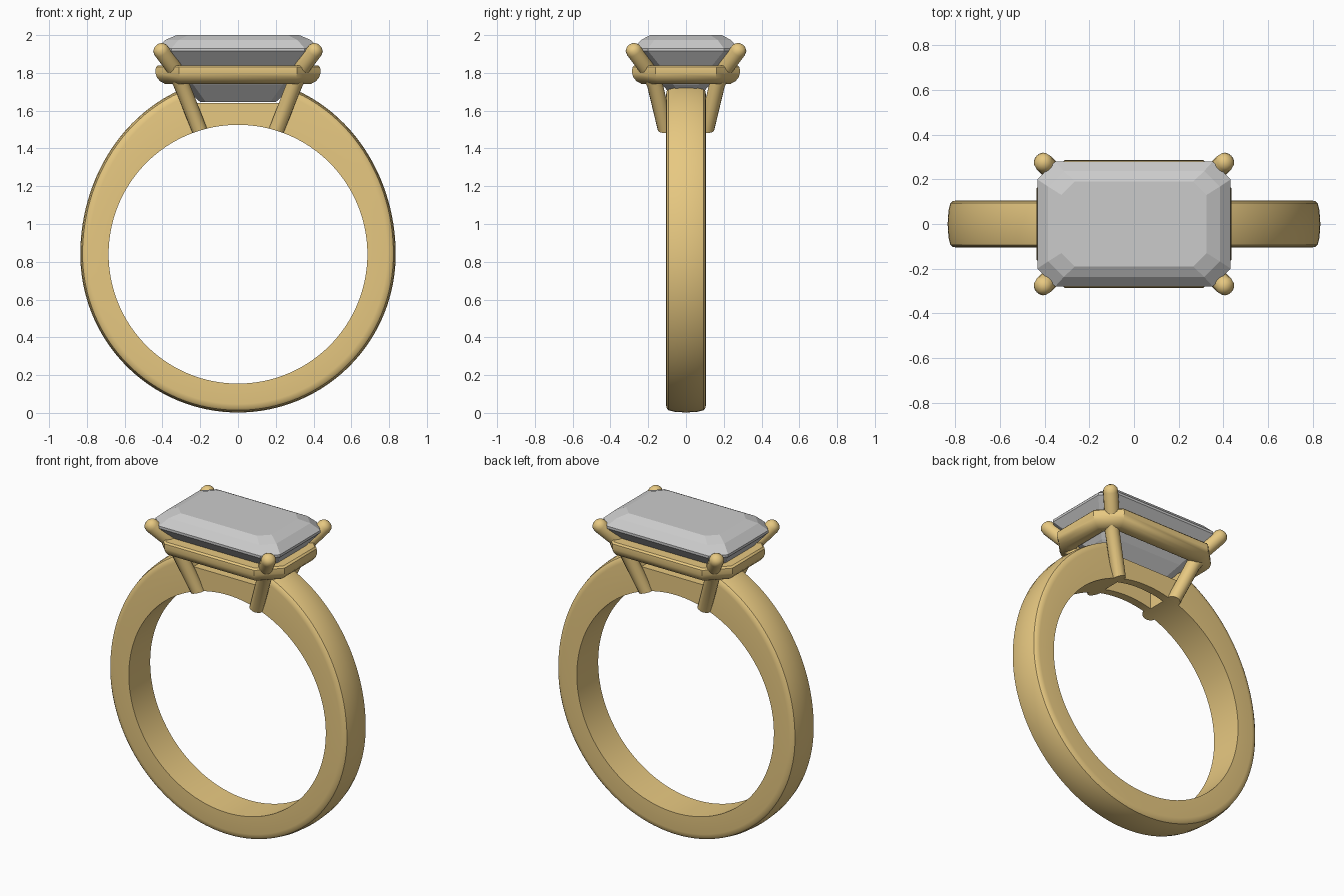
import bpy, math
from mathutils import Vector

if "Cube" in bpy.data.objects:
    bpy.data.objects.remove(bpy.data.objects["Cube"])

gold = bpy.data.materials.new("gold")
gold.diffuse_color = (0.80, 0.58, 0.22, 1)
gold.use_nodes = True
gold.node_tree.nodes["Principled BSDF"].inputs["Base Color"].default_value = gold.diffuse_color
CZ, R_IN = 0.84, 0.685          # finger hole centre height and radius


def loft(name, loops, caps=True, ring=False, mat=gold):
    """Skin a list of equal-length closed loops; ring joins last to first."""
    n = len(loops[0])
    verts = [tuple(p) for lp in loops for p in lp]
    faces = []
    for i in range(len(loops) if ring else len(loops) - 1):
        a, b = i * n, ((i + 1) % len(loops)) * n
        for j in range(n):
            k = (j + 1) % n
            faces.append((a + j, a + k, b + k, b + j))
    if caps and not ring:
        faces.append(tuple(range(n))[::-1])
        faces.append(tuple(range(len(verts) - n, len(verts))))
    me = bpy.data.meshes.new(name)
    me.from_pydata(verts, [], faces)
    ob = bpy.data.objects.new(name, me)
    bpy.context.collection.objects.link(ob)
    if mat:
        me.materials.append(mat)
    bpy.ops.object.select_all(action='DESELECT')
    ob.select_set(True)
    bpy.context.view_layer.objects.active = ob
    bpy.ops.object.mode_set(mode='EDIT')
    bpy.ops.mesh.select_all(action='SELECT')
    bpy.ops.mesh.normals_make_consistent(inside=False)
    bpy.ops.object.mode_set(mode='OBJECT')
    return ob


def activate(ob):
    bpy.ops.object.select_all(action='DESELECT')
    ob.select_set(True)
    bpy.context.view_layer.objects.active = ob


def cut(ob, cutter):
    m = ob.modifiers.new("cut", 'BOOLEAN')
    m.operation, m.solver, m.object = 'DIFFERENCE', 'EXACT', cutter
    activate(ob)
    bpy.ops.object.modifier_apply(modifier=m.name)
    bpy.data.objects.remove(cutter)


def smooth(ob, deg=35):
    activate(ob)
    bpy.ops.object.shade_smooth_by_angle(angle=math.radians(deg))


def octagon(hx, hy, c, z):
    """Rectangle with chamfered corners."""
    q = [(hx, hy - c), (hx - c, hy)]
    pts = q + [(-x, y) for x, y in q[::-1]]
    pts += [(-x, -y) for x, y in pts]
    return [(x, y, z) for x, y in pts]


# band: round finger hole, outer outline swelling towards the top
half = [(0.106, 0.0), (0.106, -0.045), (0.103, -0.024), (0.093, -0.012), (0.06, -0.004)]
loops = []
N = 128
for i in range(N):
    a = 2 * math.pi * i / N
    ca, sa = math.cos(a), math.sin(a)
    b = 0.935 if sa > 0 else 0.838
    ro = 1 / math.hypot(ca / 0.835, sa / b)
    sec = [(0.106, R_IN)] + [(y, ro + d) for y, d in half[1:]] + [(0, ro)]
    sec += [(-y, r) for y, r in sec[-2::-1]]
    loops.append([(r * ca, y, CZ + r * sa) for y, r in sec])
band = loft("band", loops, ring=True)

# seat notch under the stone, and the slot through the bridge
notch = [(-0.235, 1.64), (0.235, 1.64), (0.35, 1.9), (-0.35, 1.9)]
cut(band, loft("notch_cutter", [[(x, y, z) for x, z in notch] for y in (-0.3, 0.3)]))
slot = [(-0.17, -0.055), (0.17, -0.055), (0.17, 0.055), (-0.17, 0.055)]
cut(band, loft("slot_cutter", [[(x, y, z) for x, y in slot] for z in (1.4, 1.8)]))
smooth(band)

# basket rail: rounded, outward leaning section around a chamfered rectangle
prof = [(0.012, 1.84), (0.002, 1.83), (0, 1.80), (0.008, 1.775), (0.025, 1.755),
        (0.05, 1.742), (0.075, 1.74), (0.11, 1.752), (0.088, 1.80), (0.075, 1.84)]
rail = loft("basket_rail", [octagon(0.437 - d, 0.286 - d, 0.125 - 0.59 * d, z)
                            for d, z in prof], ring=True)
smooth(rail)

# emerald-cut stone: table, crown steps, girdle, pavilion steps
steps = [(0.20, 0.04, 0.03, 1.645), (0.295, 0.125, 0.06, 1.735), (0.37, 0.205, 0.07, 1.835),
         (0.433, 0.28, 0.08, 1.915), (0.433, 0.28, 0.08, 1.93),
         (0.385, 0.238, 0.07, 1.974), (0.325, 0.19, 0.06, 2.0)]
loft("stone", [octagon(*s) for s in steps], mat=None)

# prongs: one bent tapering claw with a domed tip, mirrored to four corners
path = [(0.185, 0.097, 1.45), (0.30, 0.165, 1.74), (0.345, 0.215, 1.835),
        (0.405, 0.275, 1.915), (0.413, 0.283, 1.930), (0.419, 0.288, 1.942), (0.423, 0.291, 1.948)]
radii = [0.040, 0.042, 0.043, 0.043, 0.040, 0.028, 0.012]
path = [Vector(p) for p in path]
loops = []
for i, (p, r) in enumerate(zip(path, radii)):
    t = (path[min(i + 1, len(path) - 1)] - path[max(i - 1, 0)]).normalized()
    u = t.cross(Vector((1, -1, 0))).normalized()
    v = t.cross(u)
    loops.append([p + r * (u * math.cos(k * math.pi / 8) + v * math.sin(k * math.pi / 8))
                  for k in range(16)])
prongs = loft("prongs", loops)

# trim the prong feet flush with the finger hole
circle = [(R_IN * math.cos(2 * math.pi * k / N), CZ + R_IN * math.sin(2 * math.pi * k / N))
          for k in range(N)]
cut(prongs, loft("finger_cutter", [[(x, y, z) for x, z in circle] for y in (-0.4, 0.4)]))
m = prongs.modifiers.new("mirror", 'MIRROR')
m.use_axis = (True, True, False)
m.use_mirror_merge = False
activate(prongs)
bpy.ops.object.modifier_apply(modifier=m.name)
smooth(prongs, 50)
